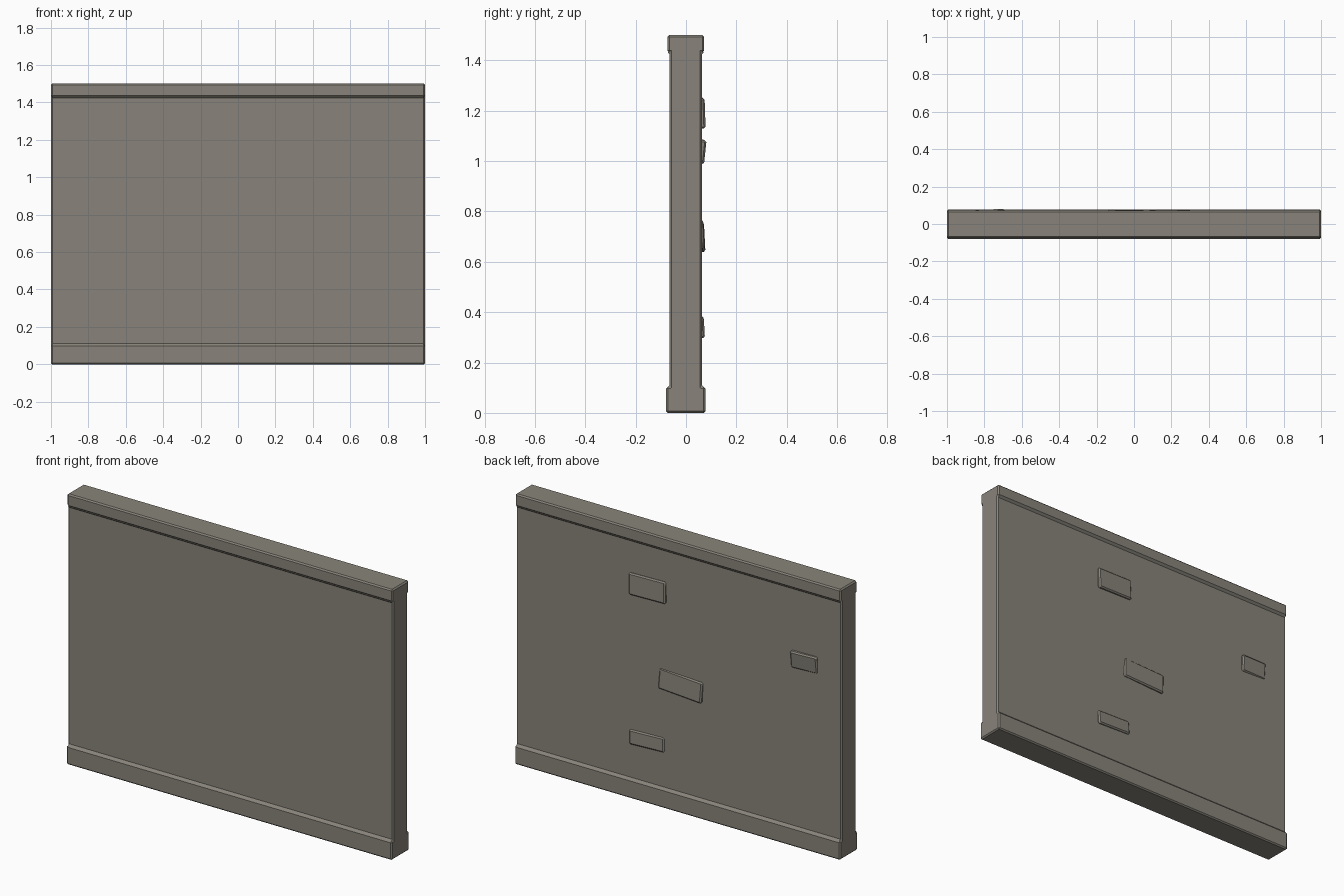
import bpy, bmesh
from math import radians
from mathutils import Vector

if "Cube" in bpy.data.objects:
    bpy.data.objects.remove(bpy.data.objects["Cube"])

# Warm dark grey stone
stone = bpy.data.materials.new("stone")
stone.diffuse_color = (0.25, 0.231, 0.197, 1)
stone.use_nodes = True
stone.node_tree.nodes["Principled BSDF"].inputs["Base Color"].default_value = stone.diffuse_color


def finish(name, bm, bevel):
    """Bevel the hard edges and turn the bmesh into an object."""
    bmesh.ops.recalc_face_normals(bm, faces=bm.faces)
    edges = [e for e in bm.edges if e.calc_face_angle(0) > radians(20)]
    bmesh.ops.bevel(bm, geom=edges, offset=bevel, segments=1,
                    profile=0.5, affect='EDGES')
    mesh = bpy.data.meshes.new(name)
    bm.to_mesh(mesh)
    bm.free()
    mesh.materials.append(stone)
    ob = bpy.data.objects.new(name, mesh)
    bpy.context.collection.objects.link(ob)
    return ob


def extrusion(name, profile, half_width, bevel):
    """Extrude a (y, z) outline along x."""
    bm = bmesh.new()
    face = bm.faces.new([bm.verts.new((-half_width, y, z)) for y, z in profile])
    out = bmesh.ops.extrude_face_region(bm, geom=[face], use_keep_orig=True)
    moved = [g for g in out["geom"] if isinstance(g, bmesh.types.BMVert)]
    bmesh.ops.translate(bm, vec=(2 * half_width, 0, 0), verts=moved)
    return finish(name, bm, bevel)


def brick(name, lo, hi, rot):
    """Tilted bevelled box, slightly narrower at its outer face."""
    lo, hi = Vector(lo), Vector(hi)
    bm = bmesh.new()
    bmesh.ops.create_cube(bm, size=1)
    bmesh.ops.scale(bm, vec=hi - lo, verts=bm.verts)
    for v in bm.verts:
        if v.co.y > 0:
            v.co.x *= 0.97
    ob = finish(name, bm, 0.007)
    ob.location = (lo + hi) / 2
    ob.rotation_euler = [radians(a) for a in rot]


# Wall in one piece: slab with skirting at the bottom and coping on top
front = [(-0.079, 0), (-0.079, 0.104), (-0.065, 0.104),
         (-0.065, 1.431), (-0.073, 1.431), (-0.073, 1.5)]
back = [(0.072, 1.5), (0.072, 1.431), (0.063, 1.431),
        (0.063, 0.104), (0.077, 0.104), (0.077, 0)]
extrusion("wall", front + back, 1.0, 0.007)

# Raised bricks on the back: x range, z range, outermost y, tilt about x, y and z
bricks = [
    (0.075, 0.305, 1.13, 1.25, 0.075, (2, 1, 0.5)),
    (-0.855, -0.69, 0.99, 1.085, 0.074, (-6, 1, 2)),
    (-0.15, 0.125, 0.645, 0.76, 0.072, (3, -3, -1)),
    (0.085, 0.305, 0.30, 0.38, 0.072, (3, 2, 0.5)),
]
for i, (x0, x1, z0, z1, y, rot) in enumerate(bricks):
    brick(f"brick_{i + 1}", (x0, y - 0.04, z0), (x1, y, z1), rot)
